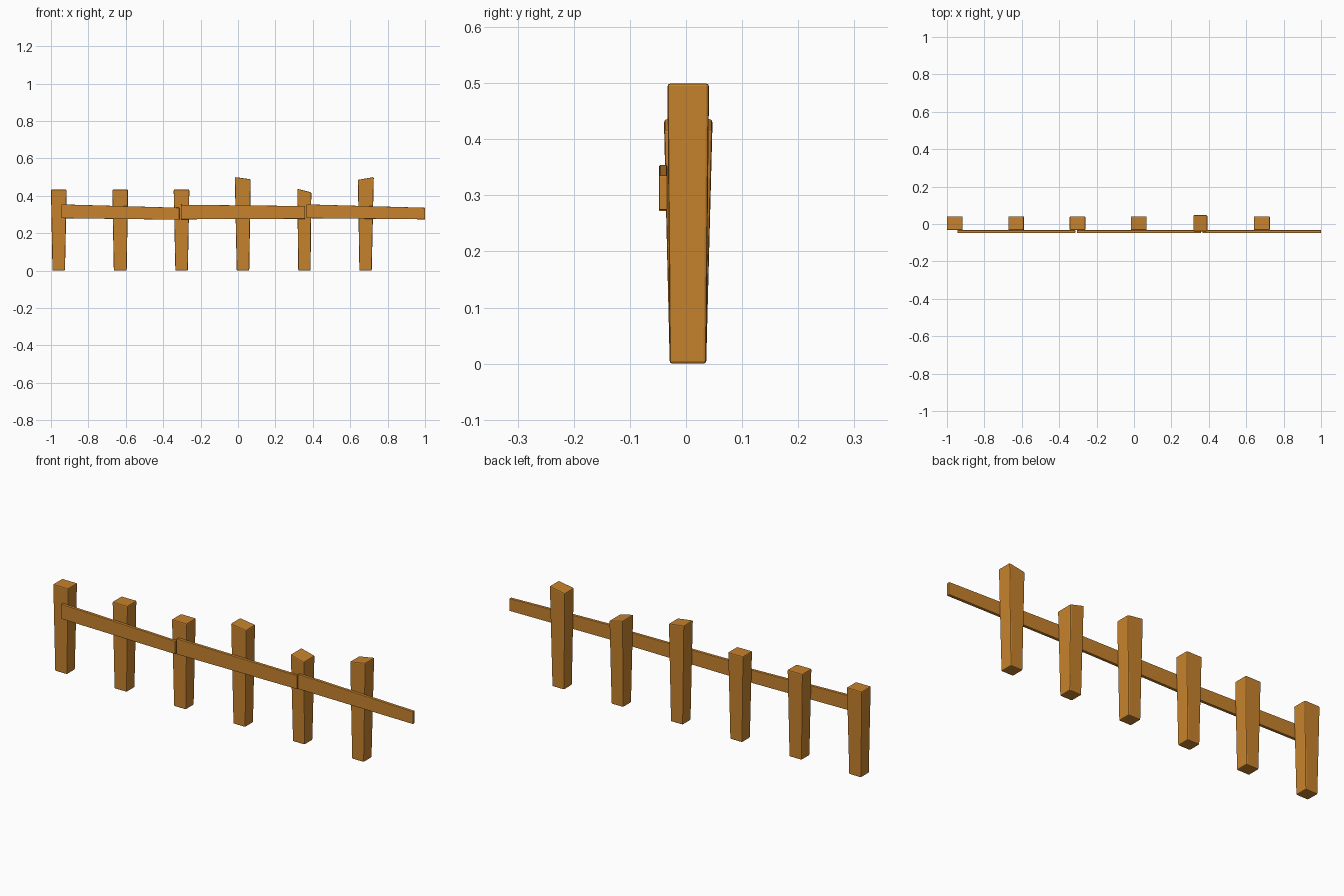
import bpy, bmesh

if "Cube" in bpy.data.objects:
    bpy.data.objects.remove(bpy.data.objects["Cube"])

wood = bpy.data.materials.new("warm wood")
wood.diffuse_color = (0.57, 0.224, 0.026, 1)
wood.use_nodes = True
wood.node_tree.nodes["Principled BSDF"].inputs["Base Color"].default_value = wood.diffuse_color


def block(name, corners, bevel):
    """Six-sided block from 8 corners: first ring of 4, then second ring of 4."""
    bm = bmesh.new()
    v = [bm.verts.new(c) for c in corners]
    bm.faces.new(v[:4])
    bm.faces.new(v[4:])
    for i in range(4):
        j = (i + 1) % 4
        bm.faces.new((v[i], v[j], v[4 + j], v[4 + i]))
    bmesh.ops.recalc_face_normals(bm, faces=bm.faces)
    bmesh.ops.bevel(bm, geom=list(bm.edges), offset=bevel, segments=2,
                    profile=0.5, affect='EDGES')
    mesh = bpy.data.meshes.new(name)
    bm.to_mesh(mesh)
    bm.free()
    mesh.materials.append(wood)
    ob = bpy.data.objects.new(name, mesh)
    bpy.context.collection.objects.link(ob)


def rect(x0, x1, y0, y1, zl, zr):
    return [(x0, y0, zl), (x1, y0, zr), (x1, y1, zr), (x0, y1, zl)]


# Posts, tapering towards the ground:
# top left x, top right x, bottom left x, bottom right x, left and right top z,
# top front y, top back y
posts = [
    (-1.000, -0.916, -0.992, -0.925, 0.433, 0.433, -0.033, 0.041),
    (-0.672, -0.588, -0.664, -0.595, 0.433, 0.433, -0.033, 0.041),
    (-0.344, -0.260, -0.335, -0.268, 0.433, 0.433, -0.033, 0.041),
    (-0.017, 0.068, -0.007, 0.060, 0.500, 0.488, -0.033, 0.041),
    (0.317, 0.392, 0.322, 0.388, 0.437, 0.418, -0.039, 0.047),
    (0.641, 0.726, 0.649, 0.715, 0.485, 0.500, -0.033, 0.041),
]
for i, (tl, tr, bl, br, zl, zr, y0, y1) in enumerate(posts):
    block(f"post_{i + 1}",
          rect(bl, br, -0.029, 0.036, 0, 0) + rect(tl, tr, y0, y1, zl, zr), 0.005)

# Rail boards: left x, right x, left bottom/top z, right bottom/top z
rails = [
    (-0.944, -0.314, 0.280, 0.354, 0.272, 0.336),
    (-0.306, 0.359, 0.274, 0.352, 0.277, 0.345),
    (0.365, 1.000, 0.280, 0.354, 0.274, 0.336),
]
for i, (x0, x1, bl, tl, br, tr) in enumerate(rails):
    block(f"rail_{i + 1}",
          rect(x0, x1, -0.048, -0.033, bl, br) + rect(x0, x1, -0.048, -0.033, tl, tr),
          0.002)
